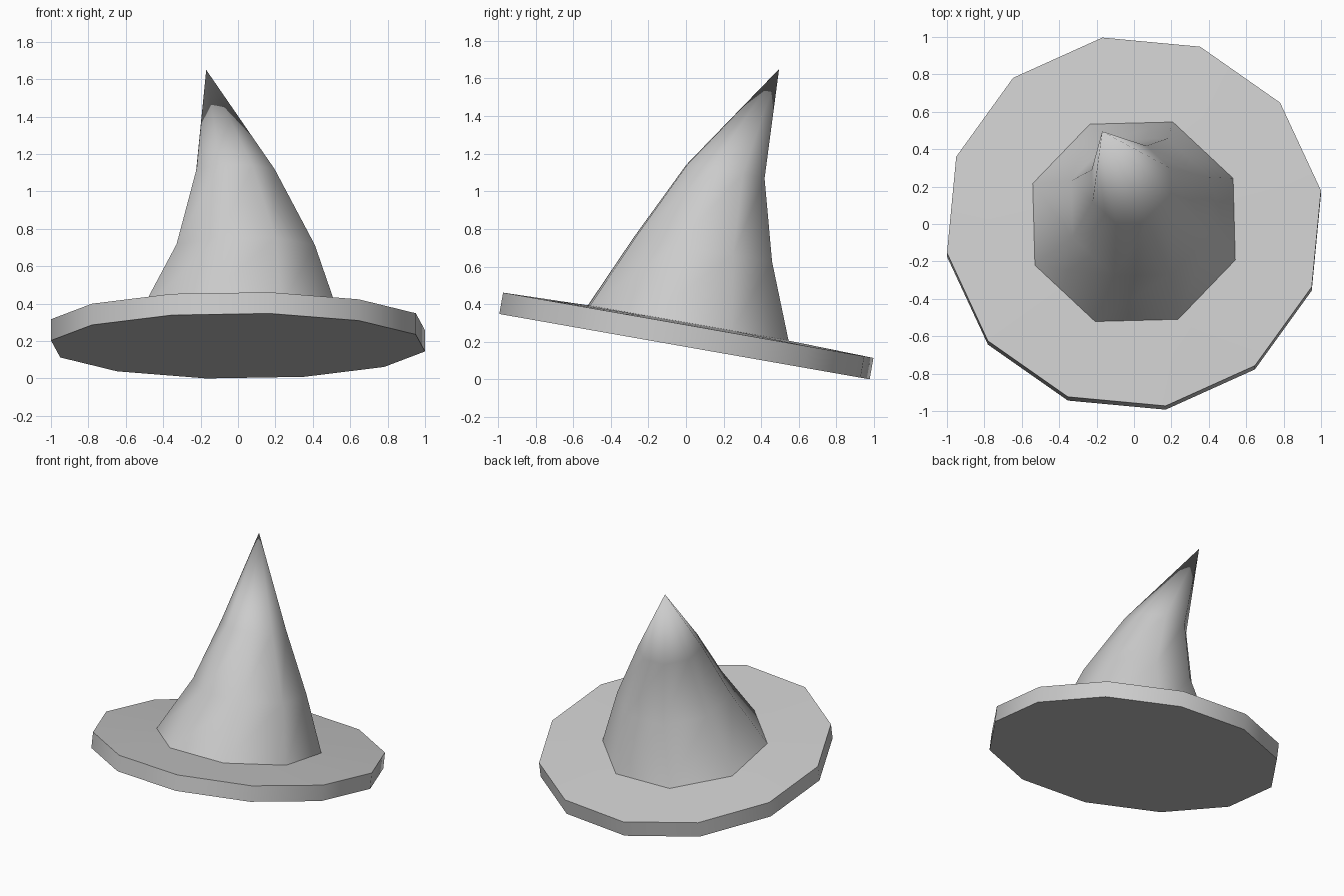
import bpy, bmesh
from math import sin, cos, radians
from mathutils import Matrix, Vector

cube = bpy.data.objects.get("Cube")
if cube:
    bpy.data.objects.remove(cube, do_unlink=True)

TILT = Matrix.Rotation(radians(-10), 3, 'X')

grey = bpy.data.materials.new("plain grey")
grey.use_nodes = True
colour = (0.6, 0.6, 0.6, 1)
grey.diffuse_color = colour
grey.node_tree.nodes["Principled BSDF"].inputs["Base Color"].default_value = colour


def ring(bm, sides, radius, centre, start):
    """Closed polygon of vertices in the tilted plane of the hat."""
    verts = []
    for i in range(sides):
        a = radians(start + 360 * i / sides)
        p = TILT @ Vector((radius * cos(a), radius * sin(a), 0))
        verts.append(bm.verts.new(p + Vector(centre)))
    return verts


def loop_edges(bm, verts):
    pairs = zip(verts, verts[1:] + verts[:1])
    return [bm.edges.get(p) or bm.edges.new(p) for p in pairs]


def skin(bm, lower, upper):
    n = len(lower)
    for i in range(n):
        j = (i + 1) % n
        bm.faces.new((lower[i], lower[j], upper[j], upper[i]))


def finish(bm, name):
    bmesh.ops.recalc_face_normals(bm, faces=bm.faces)
    mesh = bpy.data.meshes.new(name)
    bm.to_mesh(mesh)
    bm.free()
    mesh.materials.append(grey)
    obj = bpy.data.objects.new(name, mesh)
    bpy.context.collection.objects.link(obj)
    bpy.ops.object.select_all(action='DESELECT')
    obj.select_set(True)
    bpy.context.view_layer.objects.active = obj
    return obj


BASE = (8, 0.58, (0, 0.012, 0.3), 24)

# Brim: twelve-sided slab whose top rises slightly to the crown
bm = bmesh.new()
bottom = ring(bm, 12, 1.014, (0, -0.008, 0.174), 9.6)
top = ring(bm, 12, 1.014, (0, 0.012, 0.2875), 9.6)
inner = ring(bm, *BASE)
bm.faces.new(bottom[::-1])
skin(bm, bottom, top)
bmesh.ops.bridge_loops(bm, edges=loop_edges(bm, top) + loop_edges(bm, inner))
finish(bm, "brim")
bpy.ops.object.shade_smooth_by_angle(angle=radians(40))

# Crown: eight-sided rings bending back to a point
bm = bmesh.new()
rings = [ring(bm, *BASE),
         ring(bm, 8, 0.40, (0.037, 0.09, 0.69), 24),
         ring(bm, 8, 0.226, (-0.015, 0.21, 1.105), 24)]
for lower, upper in zip(rings, rings[1:]):
    skin(bm, lower, upper)
tip = bm.verts.new((-0.17, 0.495, 1.65))
last = rings[-1]
for a, b in zip(last, last[1:] + last[:1]):
    bm.faces.new((a, b, tip))
finish(bm, "crown")
bpy.ops.object.shade_smooth()
